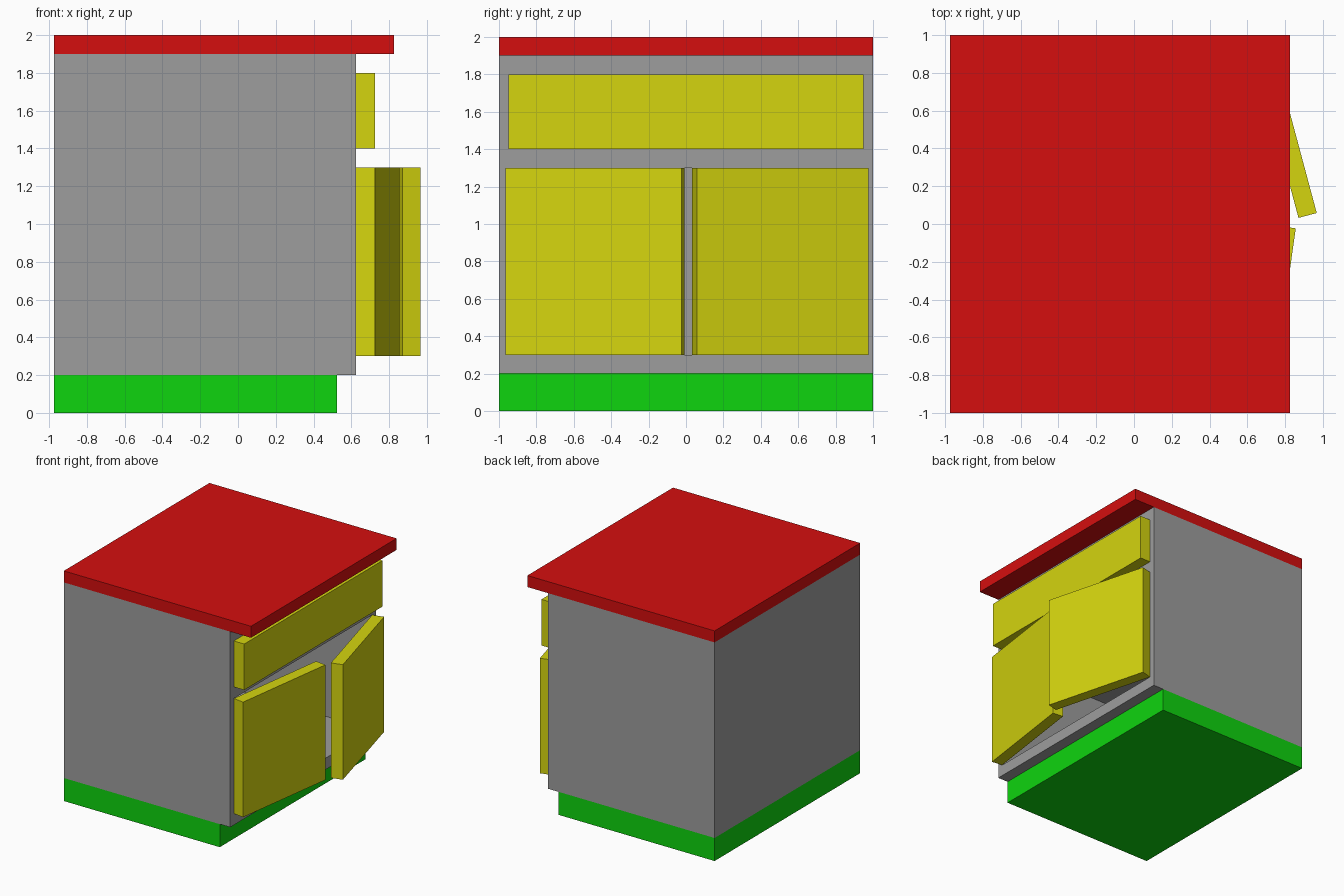
import bpy
import bmesh
from math import radians
from mathutils import Matrix, Vector

cube = bpy.data.objects.get("Cube")
if cube:
    bpy.data.objects.remove(cube, do_unlink=True)


def material(name, rgb):
    mat = bpy.data.materials.new(name)
    mat.use_nodes = True
    mat.diffuse_color = (*rgb, 1)
    mat.node_tree.nodes["Principled BSDF"].inputs["Base Color"].default_value = (*rgb, 1)
    return mat


red = material("red", (0.66, 0.0045, 0.0045))
green = material("green", (0.0045, 0.66, 0.0045))
yellow = material("yellow", (0.66, 0.66, 0.0045))
grey = material("grey", (0.34, 0.34, 0.34))


def box(name, low, high, mat, location=(0, 0, 0), turn=0):
    """Box between two corners, relative to a location, turned about z there."""
    low, high = Vector(low), Vector(high)
    mesh = bpy.data.meshes.new(name)
    bm = bmesh.new()
    place = Matrix.Translation((low + high) / 2) @ Matrix.Diagonal((*(high - low), 1))
    bmesh.ops.create_cube(bm, size=1, matrix=place)
    bm.to_mesh(mesh)
    bm.free()
    mesh.materials.append(mat)
    obj = bpy.data.objects.new(name, mesh)
    obj.location = location
    obj.rotation_euler.z = radians(turn)
    bpy.context.collection.objects.link(obj)
    return obj


BACK, FACE = -0.975, 0.625
HALF, THICK = 0.95, 0.1

# Plinth and worktop
box("plinth", (BACK, -1, 0), (FACE - 0.1, 1, 0.2), green)
box("worktop", (BACK, -1, 1.9), (FACE + 0.2, 1, 2), red)

# Cabinet body with the cupboard space hollowed out
body = box("cabinet_body", (BACK, -1, 0.2), (FACE, 1, 1.9), grey)
cutter = box("cupboard_cutter", (BACK + 0.05, -HALF, 0.3), (FACE + 0.1, HALF, 1.3), grey)
cutter.hide_render = True
hollow = body.modifiers.new("hollow", "BOOLEAN")
hollow.operation = "DIFFERENCE"
hollow.solver = "EXACT"
hollow.object = cutter
bpy.context.view_layer.objects.active = body
bpy.ops.object.modifier_apply(modifier=hollow.name)
bpy.data.objects.remove(cutter, do_unlink=True)

# Drawer front
box("drawer_front", (FACE, -HALF, 1.4), (FACE + THICK, HALF, 1.8), yellow)

# Doors, each hinged on its outer edge and standing ajar
for name, side, angle in (("right_door", -1, 8), ("left_door", 1, 15)):
    ends = sorted((0, -side * HALF))
    box(name, (0, ends[0], 0), (THICK, ends[1], 1), yellow,
        location=(FACE, side * HALF, 0.3), turn=side * angle)
